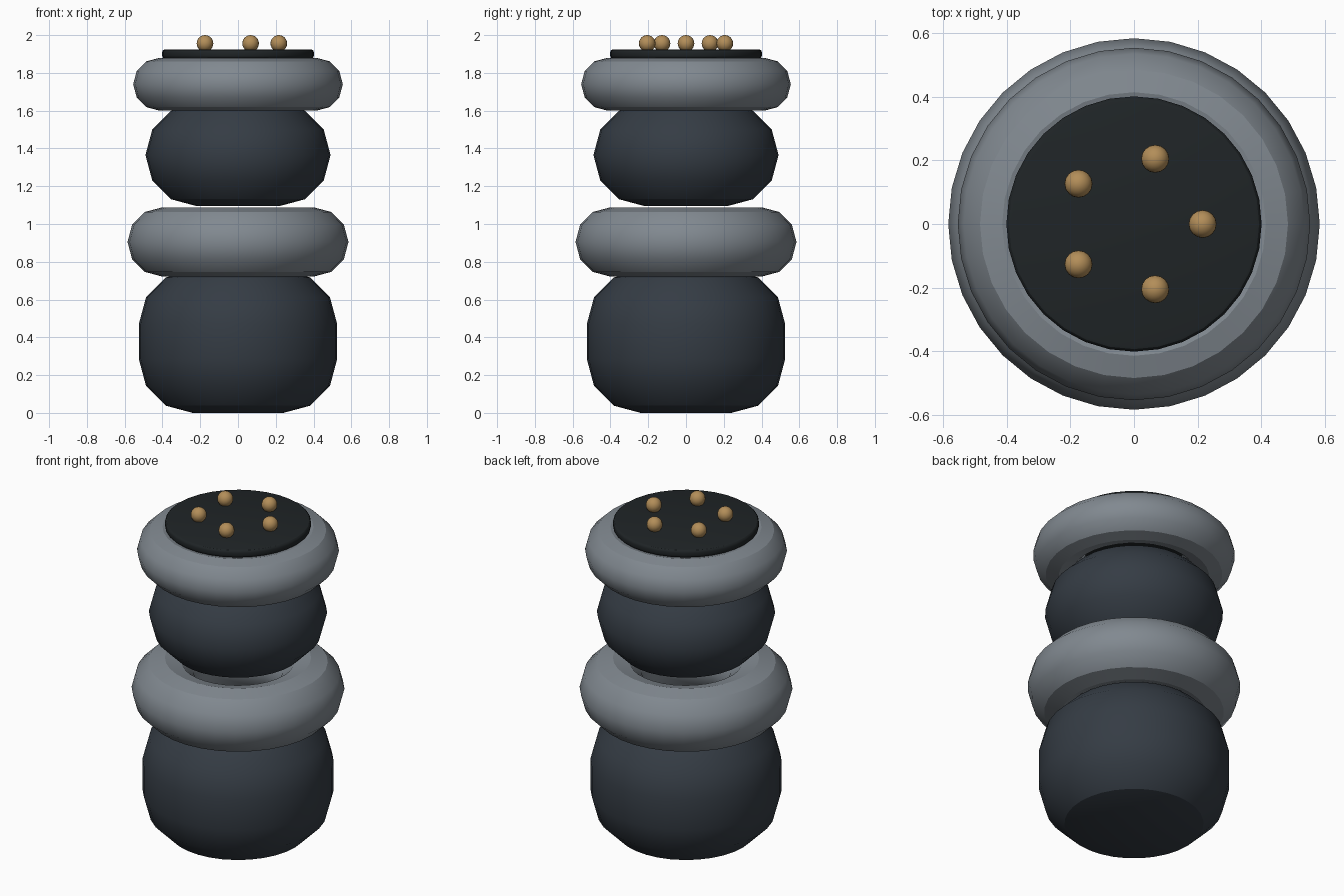
import bpy, bmesh
from math import pi, sin, cos, tau

if "Cube" in bpy.data.objects:
    bpy.data.objects.remove(bpy.data.objects["Cube"])

SEGS = 32


def material(name, rgb):
    m = bpy.data.materials.new(name)
    m.diffuse_color = (*rgb, 1)
    m.use_nodes = True
    m.node_tree.nodes["Principled BSDF"].inputs["Base Color"].default_value = m.diffuse_color
    return m


slate = material("dark_slate", (0.035, 0.045, 0.058))
steel = material("steel_grey", (0.22, 0.25, 0.28))
black = material("black", (0.014, 0.018, 0.02))
brass = material("brass", (0.45, 0.27, 0.10))


def finish(name, mat):
    ob = bpy.context.object
    ob.name = ob.data.name = name
    ob.data.materials.append(mat)
    bpy.ops.object.shade_smooth_by_angle()


def drum(name, mat, radius, z0, z1, round_r):
    """Cylinder whose rims are rounded in three steps."""
    steps = [i * pi / 6 for i in range(4)]
    lower = [(radius - round_r + round_r * sin(a), z0 + round_r * (1 - cos(a))) for a in steps]
    upper = [(r, z0 + z1 - z) for r, z in reversed(lower)]
    if upper[0][1] - lower[-1][1] < 1e-4:
        upper = upper[1:]
    bm = bmesh.new()
    rings = [[bm.verts.new((r * cos(tau * i / SEGS), r * sin(tau * i / SEGS), z))
              for i in range(SEGS)] for r, z in lower + upper]
    for a, b in zip(rings, rings[1:]):
        for i in range(SEGS):
            j = (i + 1) % SEGS
            bm.faces.new((a[i], a[j], b[j], b[i]))
    bm.faces.new(rings[0][::-1])
    bm.faces.new(rings[-1])
    me = bpy.data.meshes.new(name)
    bm.to_mesh(me)
    bm.free()
    ob = bpy.data.objects.new(name, me)
    bpy.context.collection.objects.link(ob)
    bpy.ops.object.select_all(action='DESELECT')
    ob.select_set(True)
    bpy.context.view_layer.objects.active = ob
    finish(name, mat)


def ring(name, major, minor, z):
    bpy.ops.mesh.primitive_torus_add(major_radius=major, minor_radius=minor,
                                     major_segments=SEGS, minor_segments=12,
                                     location=(0, 0, z))
    finish(name, steel)


# Rounded body sections
drum("lower_body", slate, 0.525, 0, 0.755, 0.285)
drum("upper_body", slate, 0.49, 1.095, 1.635, 0.27)

# Bulging collars
ring("lower_collar", 0.402, 0.183, 0.905)
ring("upper_collar", 0.415, 0.14, 1.74)

# Top plate
drum("top_plate", black, 0.402, 1.876, 1.924, 0.016)

# Studs in a circle on the plate
for k in range(5):
    a = tau * k / 5
    bpy.ops.mesh.primitive_uv_sphere_add(segments=16, ring_count=12, radius=0.044,
                                         location=(0.216 * cos(a), 0.216 * sin(a), 1.956))
    finish(f"stud_{k + 1}", brass)
